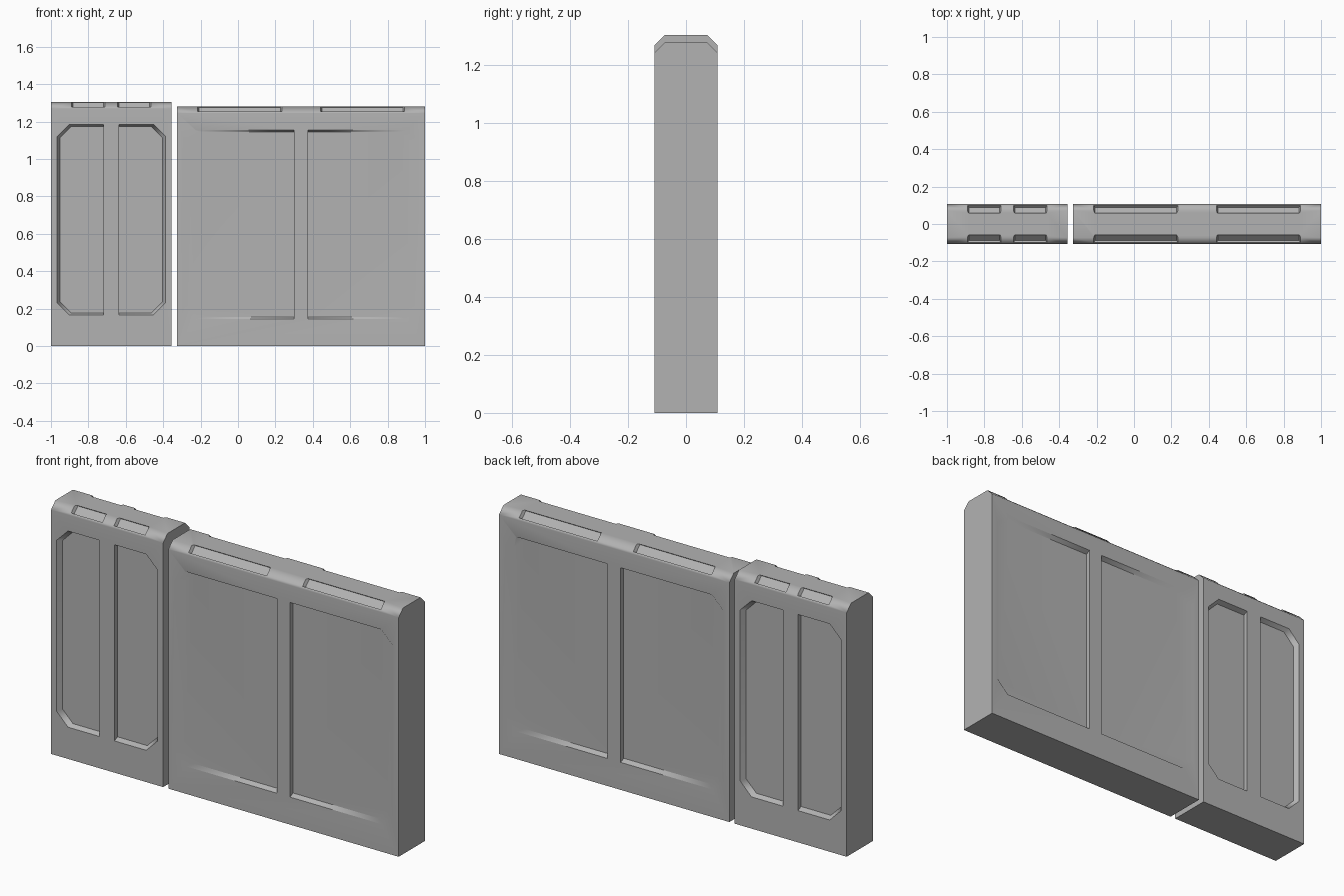
import bpy
import bmesh
from math import radians, sqrt
from mathutils import Vector

if "Cube" in bpy.data.objects:
    bpy.data.objects.remove(bpy.data.objects["Cube"], do_unlink=True)

HALF_DEPTH = 0.108
CHAMFER = 0.036
RECESS = 0.025

grey = bpy.data.materials.new("concrete_grey")
grey.use_nodes = True
grey.diffuse_color = (0.45, 0.45, 0.45, 1)
shader = next(n for n in grey.node_tree.nodes if n.type == "BSDF_PRINCIPLED")
shader.inputs["Base Color"].default_value = grey.diffuse_color
shader.inputs["Roughness"].default_value = 0.8


def loft(bm, rings):
    """Join matching rings of points into a closed solid."""
    rows = [[bm.verts.new(p) for p in ring] for ring in rings]
    for a, b in zip(rows, rows[1:]):
        for i in range(len(a)):
            j = (i + 1) % len(a)
            bm.faces.new((a[i], a[j], b[j], b[i]))
    bm.faces.new(rows[0])
    bm.faces.new(rows[-1])


def finish(bm, name):
    bmesh.ops.recalc_face_normals(bm, faces=bm.faces)
    mesh = bpy.data.meshes.new(name)
    bm.to_mesh(mesh)
    bm.free()
    mesh.materials.append(grey)
    obj = bpy.data.objects.new(name, mesh)
    bpy.context.collection.objects.link(obj)
    return obj


def recess_outline(inner, outer, bottom, top, cut):
    """Rectangle with its two outer corners cut off."""
    return [(inner, bottom), (outer - cut, bottom), (outer, bottom + cut),
            (outer, top - cut), (outer - cut, top), (inner, top)]


def wall_panel(name, x0, x1, height, recess, slope, slot):
    mid, half = (x0 + x1) / 2, (x1 - x0) / 2

    # Solid slab with chamfered top edges
    side = [(HALF_DEPTH, 0), (HALF_DEPTH, height - CHAMFER),
            (HALF_DEPTH - CHAMFER, height)]
    profile = side + [(-y, z) for y, z in reversed(side)]
    bm = bmesh.new()
    loft(bm, [[(x, y, z) for y, z in profile] for x in (x0, x1)])
    slab = finish(bm, name)

    # Cutters for the sunk fields and the slots, mirrored to all four places
    inner, outer, bottom, top = recess
    rim = recess_outline(inner, outer, bottom, top, 0.065)
    floor = recess_outline(inner, outer - slope, bottom + 0.012, top - 0.012, 0.06)
    out = Vector((1, 1)) / sqrt(2)
    along = Vector((-1, 1)) / sqrt(2)
    centre = Vector((0.0825, height - 0.0105))
    bm = bmesh.new()
    for sx in (-1, 1):
        for sy in (-1, 1):
            loft(bm, [[(mid + sx * u, sy * y, z) for u, z in ring]
                      for y, ring in ((HALF_DEPTH + 0.02, rim),
                                      (HALF_DEPTH + 0.0002, rim),
                                      (HALF_DEPTH - RECESS, floor))])
            rings = []
            for lift, inset in ((0.03, 0), (0.0002, 0), (-0.015, 0.008)):
                ring = []
                for u, v in ((slot[0] + inset, -1), (slot[1] - inset, -1),
                             (slot[1] - inset, 1), (slot[0] + inset, 1)):
                    p = centre + out * lift + along * (v * 0.0233)
                    ring.append((mid + sx * u, sy * p.x, p.y))
                rings.append(ring)
            loft(bm, rings)
    cutter = finish(bm, name + "_cutter")
    cutter.hide_render = True

    # Cut, then smooth the shading over the shallow edges
    bpy.ops.object.select_all(action="DESELECT")
    bpy.context.view_layer.objects.active = slab
    slab.select_set(True)
    cut = slab.modifiers.new("recesses", "BOOLEAN")
    cut.operation = "DIFFERENCE"
    cut.solver = "EXACT"
    cut.object = cutter
    bpy.ops.object.modifier_apply(modifier=cut.name)
    bpy.data.objects.remove(cutter, do_unlink=True)
    bpy.ops.object.shade_smooth_by_angle(angle=radians(50))
    normals = slab.modifiers.new("even_shading", "WEIGHTED_NORMAL")
    normals.keep_sharp = True
    return slab


# Narrow tall panel and wide panel side by side
wall_panel("narrow_wall_panel", -1.0, -0.355, 1.305,
           (0.0425, 0.29, 0.165, 1.185), 0.016, (0.033, 0.213))
wall_panel("wide_wall_panel", -0.325, 1.0, 1.28,
           (0.0375, 0.628, 0.143, 1.155), 0.035, (0.103, 0.553))
